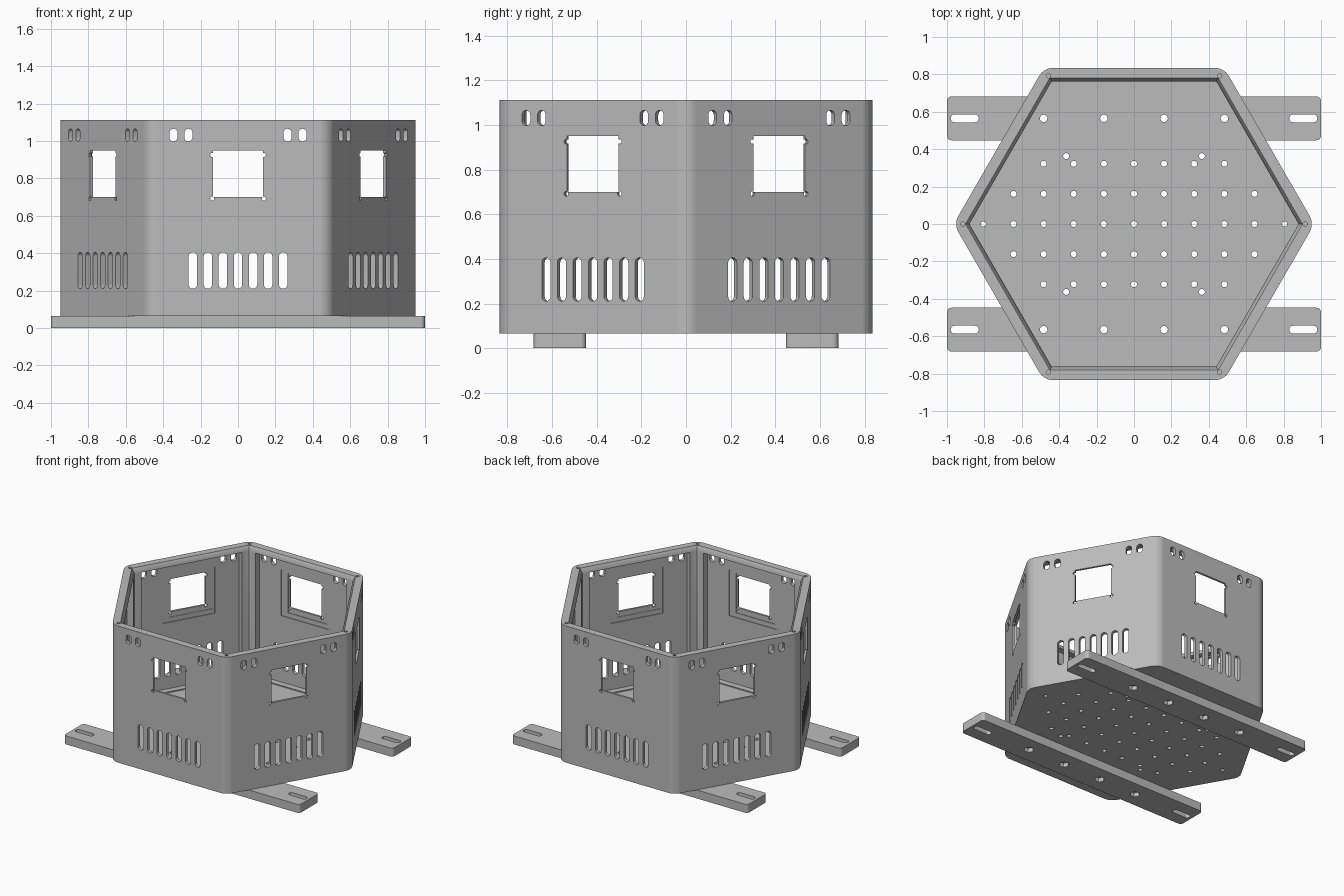
import bpy, bmesh
from math import pi, cos, sin, radians
from mathutils import Matrix, Vector

cube = bpy.data.objects.get("Cube")
if cube:
    bpy.data.objects.remove(cube, do_unlink=True)

APOTHEM, BASE, FLOOR, TOP = 0.835, 0.065, 0.11, 1.112
WALL, STEP = 0.026, 0.161

grey = bpy.data.materials.new("plain grey")
grey.use_nodes = True
grey.diffuse_color = (0.5, 0.5, 0.5, 1)
grey.node_tree.nodes["Principled BSDF"].inputs["Base Color"].default_value = (0.5, 0.5, 0.5, 1)


# ---- outlines (2D points, counter-clockwise) ----
def rect(cx, cy, w, h):
    return [(cx + sx * w / 2, cy + sy * h / 2) for sx, sy in ((-1, -1), (1, -1), (1, 1), (-1, 1))]


def circle(cx, cy, r, n=16):
    return [(cx + r * cos(2 * pi * i / n), cy + r * sin(2 * pi * i / n)) for i in range(n)]


def rounded_rect(cx, cy, w, h, r, n=6):
    pts = []
    for q, (sx, sy) in enumerate(((1, 1), (-1, 1), (-1, -1), (1, -1))):
        for i in range(n + 1):
            a = (q + i / n) * pi / 2
            pts.append((cx + sx * (w / 2 - r) + r * cos(a), cy + sy * (h / 2 - r) + r * sin(a)))
    return pts


def slot(cx, cy, w, h):
    # slightly under half the width keeps the two end arcs apart
    return rounded_rect(cx, cy, w, h, min(w, h) * 0.495)


def hexagon(apothem, r=0.0, n=10):
    pts = []
    for k in range(6):
        a = k * pi / 3
        c = (apothem - r) / cos(pi / 6)
        if r == 0:
            pts.append((c * cos(a), c * sin(a)))
            continue
        for i in range(n + 1):
            b = a + (i / n - 0.5) * pi / 3
            pts.append((c * cos(a) + r * cos(b), c * sin(a) + r * sin(b)))
    return pts


# ---- solids ----
def loft(bm, rings, matrix=Matrix()):
    """Closed solid through a list of (outline, height)."""
    loops = [[bm.verts.new(matrix @ Vector((x, y, z))) for x, y in pts] for pts, z in rings]
    n = len(loops[0])
    bm.faces.new(loops[0][::-1])
    bm.faces.new(loops[-1])
    for lo, hi in zip(loops, loops[1:]):
        for i in range(n):
            j = (i + 1) % n
            bm.faces.new((lo[i], lo[j], hi[j], hi[i]))


def prism(bm, pts, z0, z1, matrix=Matrix()):
    loft(bm, [(pts, z0), (pts, z1)], matrix)


def make_object(name, bm):
    mesh = bpy.data.meshes.new(name)
    bm.to_mesh(mesh)
    bm.free()
    obj = bpy.data.objects.new(name, mesh)
    mesh.materials.append(grey)
    bpy.context.collection.objects.link(obj)
    return obj


def cut(obj, bm):
    cutter = make_object("cutter", bm)
    cutter.hide_render = True
    mod = obj.modifiers.new("cut", 'BOOLEAN')
    mod.operation, mod.solver, mod.object = 'DIFFERENCE', 'EXACT', cutter
    bpy.context.view_layer.objects.active = obj
    bpy.ops.object.modifier_apply(modifier=mod.name)
    bpy.data.objects.remove(cutter, do_unlink=True)


def finish(obj):
    bpy.ops.object.select_all(action='DESELECT')
    obj.select_set(True)
    bpy.context.view_layer.objects.active = obj
    bpy.ops.object.shade_smooth_by_angle(angle=radians(30))
    mod = obj.modifiers.new("weighted normals", 'WEIGHTED_NORMAL')
    mod.keep_sharp = True


# frames of the six walls: local x along the wall, y up, z outward
WALLS = [Matrix.Rotation(k * pi / 3, 4, 'Z') @ Matrix.Translation((0, -APOTHEM, 0))
         @ Matrix.Rotation(pi / 2, 4, 'X') for k in range(6)]


def cut_walls(obj, outlines, inner, outer):
    bm = bmesh.new()
    for m in WALLS:
        for pts in outlines:
            prism(bm, pts, inner, outer, m)
    cut(obj, bm)


# ---- housing: rounded hexagon, hollow, with a chamfered rim ----
bm = bmesh.new()
prism(bm, hexagon(APOTHEM, 0.09), BASE, TOP)
housing = make_object("housing", bm)

bm = bmesh.new()
loft(bm, [(hexagon(0.762), FLOOR), (hexagon(0.762), 1.078),
          (hexagon(0.78), TOP), (hexagon(0.78), TOP + 0.1)])
cut(housing, bm)

# thin wall panels between the corner posts
cut_walls(housing, [rect(0, 0.596, 0.77, 0.956)], -0.11, -WALL)
# stepped seat around each window, on the inside
cut_walls(housing, [rect(0, 0.803, 0.40, 0.355)], -0.10, -WALL + 0.006)
cut_walls(housing, [rect(-0.02, 0.81, 0.33, 0.30)], -0.09, -WALL + 0.010)

# windows, vent slots and cable slots
openings = [rect(0, 0.825, 0.268, 0.25)]
openings += [slot(i * 0.0805, 0.308, 0.045, 0.195) for i in range(-3, 4)]
openings += [slot(s * x, 1.032, 0.043, 0.068) for s in (-1, 1) for x in (0.265, 0.345)]
cut_walls(housing, openings, -0.12, 0.05)

# small screw holes at the window corners
cut_walls(housing, [circle(s * 0.138, z, 0.011, 12) for s in (-1, 1) for z in (0.692, 0.926)],
          -0.08, 0.04)

# floor hole pattern, foot bolts and blind screw holes in the rim corners
bm = bmesh.new()
for row, half in ((0, 5), (1, 4), (-1, 4), (2, 3), (-2, 3)):
    for i in range(-half, half + 1):
        if abs(i) < 5:
            prism(bm, circle(i * STEP, row * STEP, 0.016), 0, 0.2)
        else:
            prism(bm, circle(i * STEP, 0, 0.014), 0, 0.2)
for sx in (-1, 1):
    for sy in (-1, 1):
        prism(bm, circle(sx * 0.363, sy * 0.363, 0.016), 0, 0.2)
        for i in (1, 3):
            prism(bm, circle(sx * i * STEP, sy * 0.565, 0.02), 0, 0.2)
for x, y in hexagon(0.915 * cos(pi / 6)):
    prism(bm, circle(x, y, 0.012), 0.95, 1.2)
cut(housing, bm)
finish(housing)

# ---- two mounting bars underneath ----
for name, side in (("front_mounting_bar", -1), ("back_mounting_bar", 1)):
    y = side * 0.565
    bm = bmesh.new()
    prism(bm, rounded_rect(0, y, 2.0, 0.235, 0.025), 0, BASE)
    bar = make_object(name, bm)
    # end slots and bolt holes
    bm = bmesh.new()
    for s in (-1, 1):
        prism(bm, slot(s * 0.905, y, 0.15, 0.042), -0.1, 0.2)
        for i in (1, 3):
            prism(bm, circle(s * i * STEP, y, 0.02), -0.1, 0.2)
    cut(bar, bm)
    # hexagonal nut pockets from below
    bm = bmesh.new()
    for i in (-3, -1, 1, 3):
        prism(bm, circle(i * STEP, y, 0.036, 6), -0.05, 0.032)
    cut(bar, bm)
    finish(bar)
